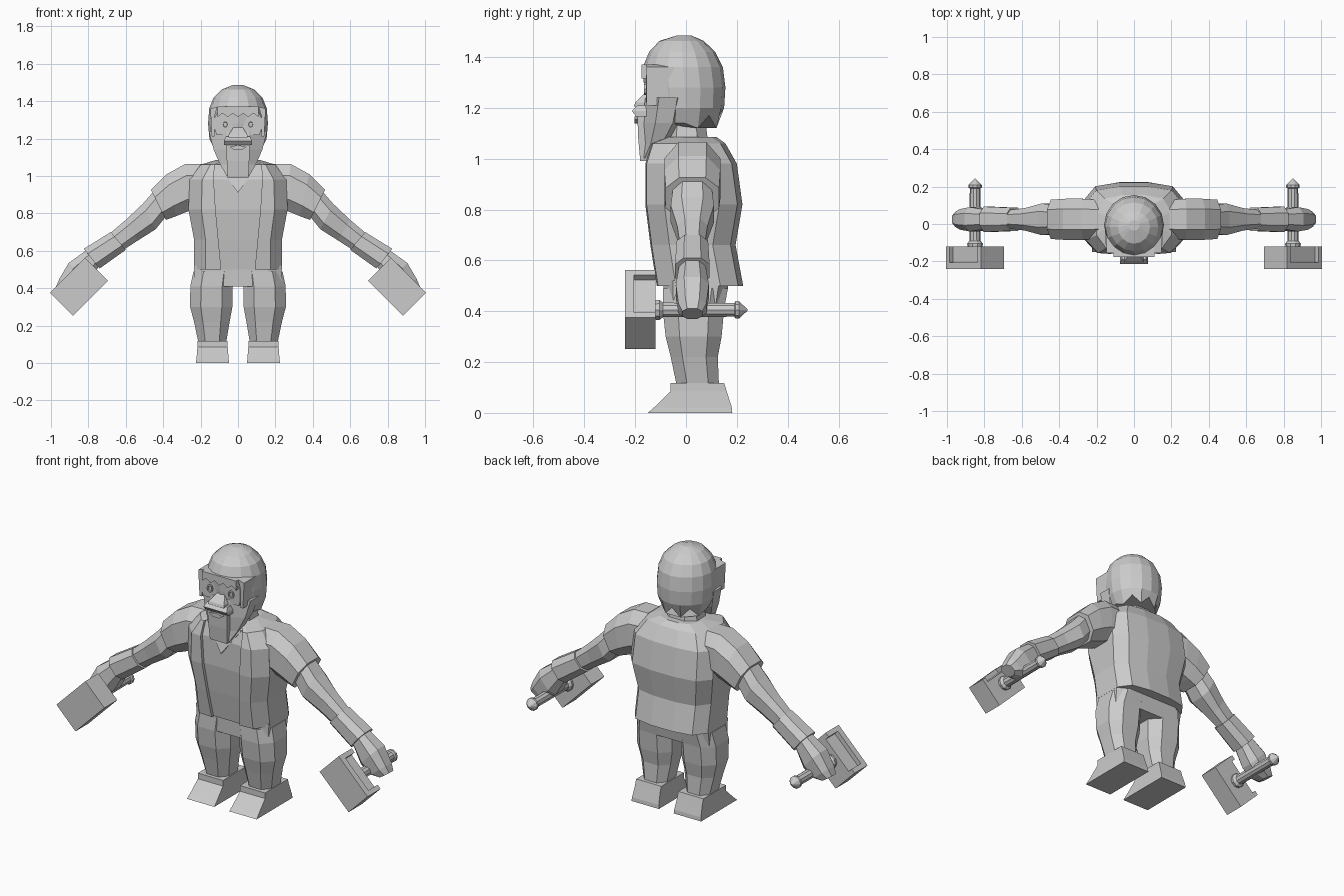
import bpy, bmesh, math
from mathutils import Matrix, Vector

if "Cube" in bpy.data.objects:
    bpy.data.objects.remove(bpy.data.objects["Cube"])

grey = bpy.data.materials.new("stone_grey")
grey.diffuse_color = (0.6, 0.6, 0.6, 1)
grey.use_nodes = True
grey.node_tree.nodes["Principled BSDF"].inputs["Base Color"].default_value = grey.diffuse_color


def make(name, bm):
    bmesh.ops.recalc_face_normals(bm, faces=bm.faces)
    me = bpy.data.meshes.new(name)
    bm.to_mesh(me)
    bm.free()
    me.materials.append(grey)
    ob = bpy.data.objects.new(name, me)
    bpy.context.collection.objects.link(ob)
    return ob


def loft(name, rings):
    """Skin a list of equal-length point rings and cap both ends."""
    bm = bmesh.new()
    rows = [[bm.verts.new(p) for p in r] for r in rings]
    n = len(rows[0])
    for a, b in zip(rows, rows[1:]):
        for i in range(n):
            j = (i + 1) % n
            bm.faces.new((a[i], a[j], b[j], b[i]))
    bm.faces.new(rows[0])
    bm.faces.new(rows[-1])
    return make(name, bm)


def octagon(x0, x1, y0, y1, z, c=0.25):
    """Rectangle with cut corners, lying flat at height z."""
    a, b = (x1 - x0) * c, (y1 - y0) * c
    return [(x0 + a, y0, z), (x1 - a, y0, z), (x1, y0 + b, z), (x1, y1 - b, z),
            (x1 - a, y1, z), (x0 + a, y1, z), (x0, y1 - b, z), (x0, y0 + b, z)]


def rect(x0, x1, y0, y1, z):
    return [(x0, y0, z), (x1, y0, z), (x1, y1, z), (x0, y1, z)]


def oval(hx, y0, y1, z, n=16):
    cy, hy = (y0 + y1) / 2, (y1 - y0) / 2
    return [(hx * math.sin(2 * math.pi * i / n), cy - hy * math.cos(2 * math.pi * i / n), z)
            for i in range(n)]


def mirrored(ring, s):
    return [(s * p[0], p[1], p[2]) for p in ring]


def extrude_y(name, outline, y0, y1):
    return loft(name, [[(x, y, z) for x, z in outline] for y in (y0, y1)])


# Torso: open jacket over a slightly recessed shirt (z, half width, front, back, opening)
def torso_ring(z, hx, f, b, p):
    half = [(p, f + .018), (p, f), (hx * .74, f + .005), (hx, f + .075),
            (hx, b - .09), (hx * .78, b - .02), (hx * .3, b)]
    return [(x, y, z) for x, y in half] + [(-x, y, z) for x, y in reversed(half)]


loft("jacket", [torso_ring(*r) for r in (
    (.50, .235, -.115, .225, .09), (.66, .235, -.14, .195, .105), (.82, .265, -.16, .222, .12),
    (.98, .258, -.16, .20, .13), (1.06, .20, -.135, .155, .125), (1.085, .12, -.07, .12, .07))])
loft("collar_v", [[(-.11, y - .125, 1.06), (0, y - .16, .91), (.11, y - .125, 1.06)] for y in (0, .02)])
loft("neck", [octagon(-.11, .11, -.08, .09, 1.04), octagon(-.08, .08, -.07, .07, 1.2)])
loft("hips", [octagon(-.23, .23, -.085, .15, .41, .15), octagon(-.235, .235, -.09, .17, .52, .15)])

# Head with rounded hair and a ragged hem at the back
head = [oval(*r) for r in (
    (.03, -.035, .02, 1.485), (.085, -.105, .07, 1.463), (.13, -.145, .115, 1.42),
    (.154, -.17, .145, 1.36), (.16, -.165, .155, 1.28), (.153, -.155, .15, 1.20),
    (.125, -.14, .13, 1.14))]
head[-1] = [(x, y, (1.12 if i % 2 else 1.17) if y > .03 else 1.14)
            for i, (x, y, z) in enumerate(head[-1])]
loft("hair", head)

# Beard wrapping the jaw, with a flat centre strip
loft("beard", [octagon(-.156, .156, -.16, .02, 1.24, .3), octagon(-.13, .13, -.172, .0, 1.14, .3),
               octagon(-.095, .095, -.172, -.06, 1.06, .3), octagon(-.06, .06, -.178, -.13, 1.0, .3)])
loft("beard_strip", [rect(-.065, .065, -.192, -.13, 1.19), rect(-.06, .06, -.188, -.145, 1.08),
                     rect(-.055, .055, -.18, -.155, .99)])

# Face: plate, zigzag fringe, temples, nose, moustache, lips and eyes
extrude_y("face", [(-.115, 1.22), (.115, 1.22), (.125, 1.25), (.125, 1.31), (.11, 1.34),
                   (-.11, 1.34), (-.125, 1.31), (-.125, 1.25)], -.158, -.08)
zig = [(-.11 + .0275 * i, 1.315 + (.02 if i % 2 else 0)) for i in range(9)]
extrude_y("fringe", zig + [(.11, 1.37), (-.11, 1.37)], -.176, -.09)
loft("nose", [rect(-.05, .05, -.205, -.14, 1.205), rect(-.05, .05, -.2, -.14, 1.22),
              rect(-.025, .025, -.16, -.14, 1.26)])
loft("moustache", [rect(-.075, .075, -.195, -.13, 1.165), rect(-.075, .075, -.213, -.13, 1.187),
                   rect(-.065, .065, -.19, -.13, 1.21)])
extrude_y("lips", [(-.045, 1.155), (-.02, 1.138), (.02, 1.138), (.045, 1.155), (0, 1.165)], -.203, -.15)

for s, side in ((1, "left"), (-1, "right")):
    def eye_ring(r, y):
        return [(s * .068 + r * .8 * math.cos(k * math.pi / 4), y, 1.275 + r * math.sin(k * math.pi / 4))
                for k in range(8)]
    loft(side + "_eye", [eye_ring(.024, -.15), eye_ring(.024, -.166), eye_ring(.015, -.166),
                         eye_ring(.013, -.16)])
    extrude_y(side + "_temple", [(s * .11, 1.37), (s * .125, 1.32), (s * .125, 1.21), (s * .14, 1.21),
                                 (s * .148, 1.36)], -.155, -.03)

    # Legs and boots
    loft(side + "_leg", [mirrored(octagon(*r), s) for r in (
        (.02, .238, -.09, .165, .49), (.028, .255, -.092, .15, .41), (.03, .256, -.08, .14, .30),
        (.045, .235, -.06, .125, .22), (.065, .21, -.035, .13, .10))])
    loft(side + "_boot", [mirrored(rect(*r), s) for r in (
        (.048, .225, -.15, .182, 0), (.05, .222, -.125, .18, .022), (.055, .217, -.06, .16, .085),
        (.055, .217, -.06, .15, .118))])

    # Arm sections: top point, bottom point, half depth
    def arm(name, secs, cy=.025):
        rings = []
        for tx, tz, bx, bz, d in secs:
            t, b = Vector((tx, 0, tz)), Vector((bx, 0, bz))
            ring = []
            for u, v in ((0, .5), (0, -.5), (.25, -1), (.75, -1), (1, -.5), (1, .5), (.75, 1), (.25, 1)):
                p = t.lerp(b, u)
                ring.append((s * p.x, cy + d * v, p.z))
            rings.append(ring)
        loft(side + name, rings)

    arm("_sleeve", [(.19, 1.065, .2, .82, .105), (.28, 1.065, .27, .81, .11),
                    (.38, 1.01, .33, .785, .11), (.465, .925, .385, .765, .105)])
    arm("_forearm", [(.44, .93, .38, .79, .075), (.51, .85, .44, .715, .085),
                     (.60, .765, .535, .655, .06), (.70, .68, .62, .60, .048)])
    arm("_cuff", [(.68, .70, .60, .605, .062), (.825, .61, .74, .505, .068)])
    arm("_hand", [(.80, .61, .74, .525, .05), (.905, .535, .80, .42, .065),
                  (.955, .45, .86, .375, .055), (.972, .41, .91, .37, .04)])

    # Hammer: tilted block with a notch on its outer face
    def block(name, l, w0, w1, y0, y1):
        m = Matrix.Translation((.85, 0, .407)) @ Matrix.Rotation(math.radians(45), 4, 'Y')
        pts = [[m @ Vector(p) for p in rect(-l, l, y0, y1, w)] for w in (w0, w1)]
        return loft(side + name, [mirrored(r, s) for r in pts])
    hammer = block("_hammer_head", .132, -.087, .087, -.24, -.12)
    cutter = block("_notch_cutter", .105, .06, .12, -.205, -.1)
    cutter.hide_render = True
    cutter.hide_set(True)
    cut = hammer.modifiers.new("notch", 'BOOLEAN')
    cut.operation, cut.object, cut.solver = 'DIFFERENCE', cutter, 'EXACT'

    # Handle: flared collar, shaft and pointed pommel
    loft(side + "_hammer_handle", [
        [(s * .85 + r * math.cos(k * math.pi / 5), y, .405 + r * math.sin(k * math.pi / 5))
         for k in range(10)] for y, r in (
            (-.125, .04), (-.105, .042), (-.09, .03), (.19, .028), (.195, .036), (.208, .036), (.242, .003))])
